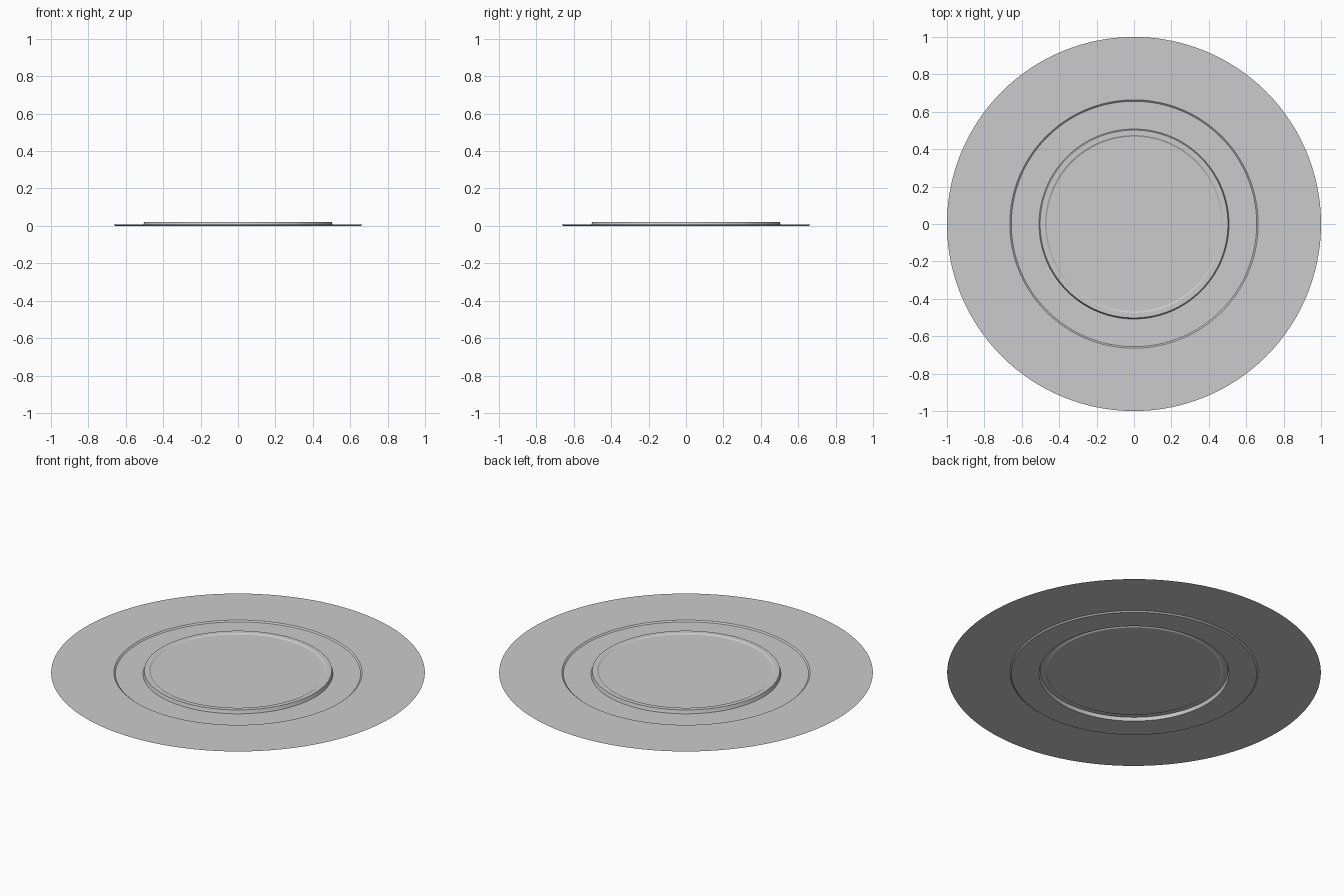
import bpy, bmesh, math

if "Cube" in bpy.data.objects:
    bpy.data.objects.remove(bpy.data.objects["Cube"])

SEGMENTS = 128

# Profile (radius, height) of the thin stepped sheet, from outer edge inward
profile = [
    (1.0, 0.007),     # outer flange
    (0.664, 0.007),
    (0.656, 0.0),     # shallow step down to the recessed band
    (0.508, 0.0),
    (0.502, 0.02),    # wall up to the raised rim
    (0.475, 0.02),
    (0.467, 0.015),   # small step down to the centre panel
]

bm = bmesh.new()
rings = []
for r, z in profile:
    rings.append([bm.verts.new((r * math.cos(2 * math.pi * i / SEGMENTS),
                                r * math.sin(2 * math.pi * i / SEGMENTS), z))
                  for i in range(SEGMENTS)])

# Bands between neighbouring rings
for outer, inner in zip(rings, rings[1:]):
    for i in range(SEGMENTS):
        j = (i + 1) % SEGMENTS
        bm.faces.new((outer[i], outer[j], inner[j], inner[i]))

# Flat centre panel
bm.faces.new(rings[-1])

mesh = bpy.data.meshes.new("stepped_disc")
bm.to_mesh(mesh)
bm.free()
disc = bpy.data.objects.new("stepped_disc", mesh)
bpy.context.collection.objects.link(disc)

# Smooth around the walls, sharp at the steps
bpy.context.view_layer.objects.active = disc
disc.select_set(True)
bpy.ops.object.shade_smooth_by_angle(angle=math.radians(20))
